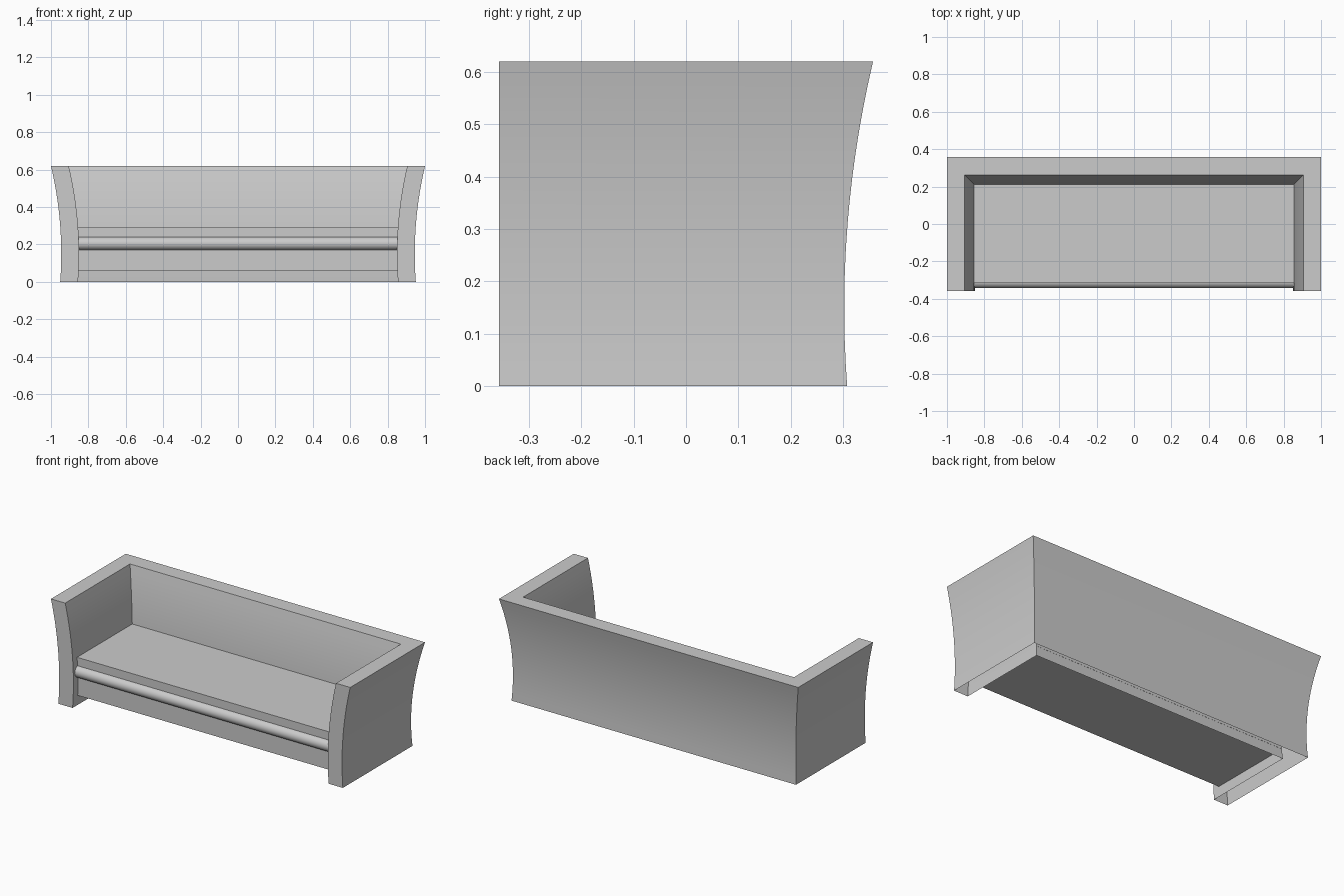
import bpy, bmesh, math

if "Cube" in bpy.data.objects:
    bpy.data.objects.remove(bpy.data.objects["Cube"])

FRONT, BACK, HALF, TOP = -0.357, 0.357, 1.0, 0.62
WALL, STEPS = 0.095, 14


def finish(name, bm, smooth=False):
    bmesh.ops.recalc_face_normals(bm, faces=bm.faces)
    me = bpy.data.meshes.new(name)
    bm.to_mesh(me)
    bm.free()
    ob = bpy.data.objects.new(name, me)
    bpy.context.collection.objects.link(ob)
    if smooth:
        bpy.ops.object.select_all(action='DESELECT')
        ob.select_set(True)
        bpy.context.view_layer.objects.active = ob
        bpy.ops.object.shade_smooth_by_angle(angle=math.radians(30))
    return ob


def box(name, x, y0, y1, z0, z1):
    bm = bmesh.new()
    bmesh.ops.create_cube(bm, size=1)
    for v in bm.verts:
        v.co = (2 * x * v.co.x, (y0 + y1) / 2 + v.co.y * (y1 - y0),
                (z0 + z1) / 2 + v.co.z * (z1 - z0))
    return finish(name, bm)


def inset(z):
    # curved flare of the walls, narrowest at z = 0.15
    return 0.055 - 0.249 * (z - 0.15) ** 2


# arms and back: one flared profile swept round a U, open underneath
bm = bmesh.new()
heights = [TOP * i / STEPS for i in range(STEPS + 1)]
profile = [(inset(z), z) for z in heights]
profile += [(inset(z) + WALL, z) for z in reversed(heights)]
rows = []
for o, z in profile:
    x, y = HALF - o, BACK - o
    rows.append([bm.verts.new(p) for p in
                 ((-x, FRONT, z), (-x, y, z), (x, y, z), (x, FRONT, z))])
for a, b in zip(rows, rows[1:]):
    for i in range(3):
        bm.faces.new((a[i], a[i + 1], b[i + 1], b[i]))
# front ends of the arms
n = len(rows)
for end in (0, 3):
    for i in range(STEPS):
        bm.faces.new((rows[i][end], rows[i + 1][end],
                      rows[n - 2 - i][end], rows[n - 1 - i][end]))
finish("arms_and_back", bm, smooth=True)

# seat slab and the base below it
box("seat", 0.855, -0.315, 0.22, 0.24, 0.29)
box("base", 0.852, -0.313, 0.21, 0.06, 0.24)

# round rail under the front edge of the seat
bm = bmesh.new()
bmesh.ops.create_cone(bm, cap_ends=True, segments=32, radius1=0.035,
                      radius2=0.035, depth=1.704)
for v in bm.verts:
    v.co = (v.co.z, v.co.x - 0.308, v.co.y + 0.205)
finish("front_rail", bm, smooth=True)
